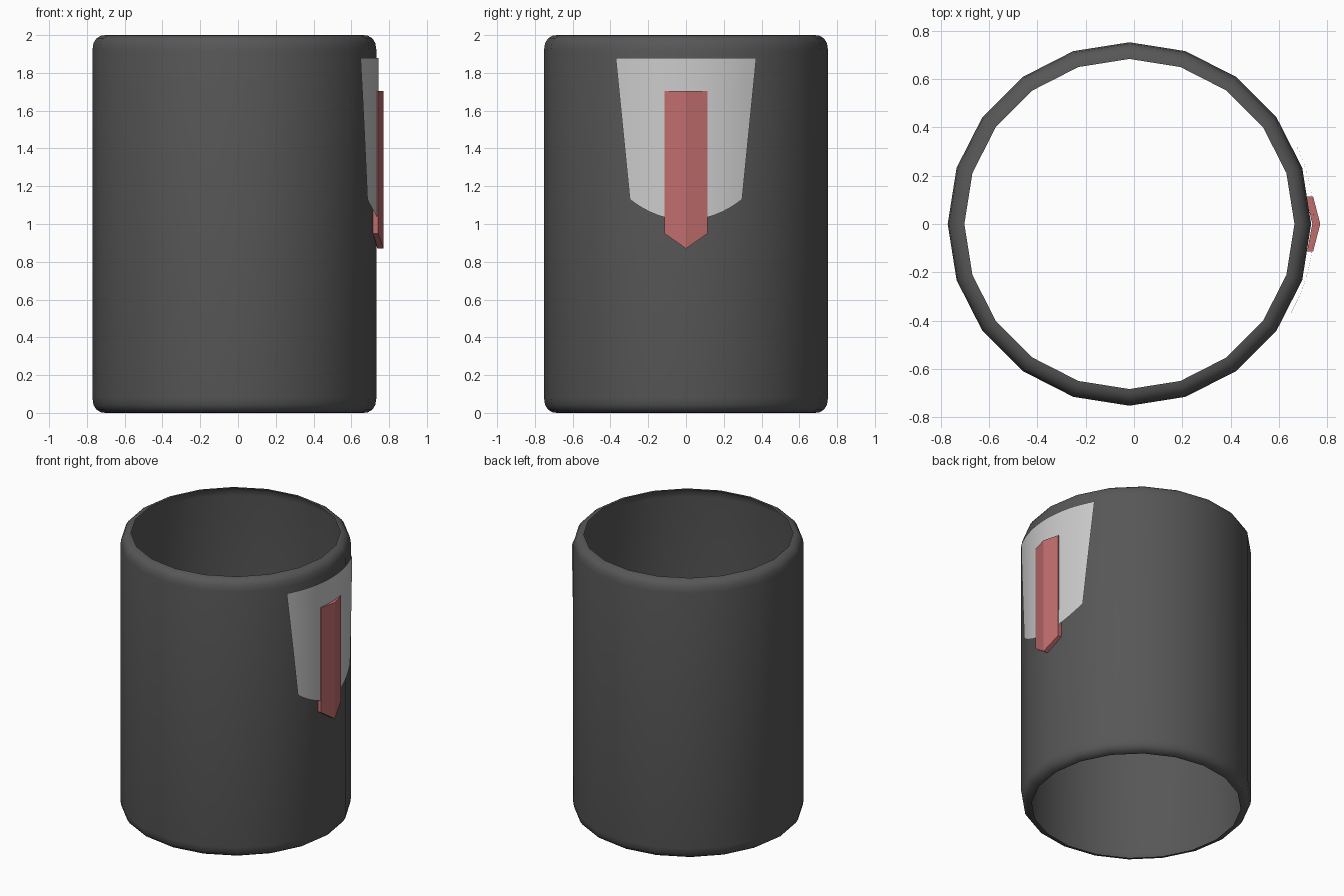
import bpy, bmesh
from math import sin, cos, pi, asin, radians

if "Cube" in bpy.data.objects:
    bpy.data.objects.remove(bpy.data.objects["Cube"])

CX = -0.019   # tube axis


def make(name, verts, faces, color, smooth=None):
    mesh = bpy.data.meshes.new(name)
    mesh.from_pydata(verts, [], faces)
    bm = bmesh.new()
    bm.from_mesh(mesh)
    bmesh.ops.recalc_face_normals(bm, faces=bm.faces)
    bm.to_mesh(mesh)
    bm.free()
    ob = bpy.data.objects.new(name, mesh)
    bpy.context.collection.objects.link(ob)
    mat = bpy.data.materials.new(name + "_material")
    mat.diffuse_color = (*color, 1)
    mat.use_nodes = True
    mat.node_tree.nodes["Principled BSDF"].inputs["Base Color"].default_value = mat.diffuse_color
    mesh.materials.append(mat)
    if smooth:
        bpy.ops.object.select_all(action='DESELECT')
        ob.select_set(True)
        bpy.context.view_layer.objects.active = ob
        bpy.ops.object.shade_smooth_by_angle(angle=radians(smooth))
    return ob


def grid_faces(rows, cols, closed=False):
    n = cols if closed else cols - 1
    return [(r * cols + c, r * cols + (c + 1) % cols,
             (r + 1) * cols + (c + 1) % cols, (r + 1) * cols + c)
            for r in range(rows - 1) for c in range(n)]


# Open tube: single wall, lips rolled inward at both ends
lip = [(0.683, 0), (0.707, 0.003), (0.731, 0.018), (0.746, 0.042), (0.752, 0.08)]
profile = lip + [(r, 2 - z) for r, z in reversed(lip)]
N = 20
verts = [(CX + r * cos(2 * pi * k / N), r * sin(2 * pi * k / N), z)
         for r, z in profile for k in range(N)]
make("tube_body", verts, grid_faces(len(profile), N, True), (0.095, 0.095, 0.095), 40)

# Pale curved panel: tapers downward, bowed lower edge
R, COLS, ROWS = 0.764, 17, 5
verts = []
for i in range(ROWS):
    t = i / (ROWS - 1)
    half = 0.372 + (0.297 - 0.372) * t
    for j in range(COLS):
        u = -1 + 2 * j / (COLS - 1)
        a = u * asin(half / R)
        bottom = 1.02 + 0.11 * u * u
        verts.append((CX + R * cos(a), R * sin(a), 1.88 + (bottom - 1.88) * t))
make("pale_panel", verts, grid_faces(ROWS, COLS), (0.8, 0.8, 0.8), 40)

# Red strip: ridged along the middle, pointed at the bottom
ys = [(-0.114, 0.95), (0, 0.87), (0.114, 0.95)]
back, front = (0.716, 0.738, 0.711), (0.741, 0.771, 0.741)
verts = []
for xs in (back, front):
    verts += [(x, y, 1.705) for x, (y, z) in zip(xs, ys)]
    verts += [(x, y, z) for x, (y, z) in zip(xs, ys)]
faces = [(0, 1, 4, 3), (1, 2, 5, 4), (6, 7, 10, 9), (7, 8, 11, 10),
         (0, 1, 7, 6), (1, 2, 8, 7), (3, 4, 10, 9), (4, 5, 11, 10),
         (0, 3, 9, 6), (2, 5, 11, 8)]
make("red_strip", verts, faces, (0.53, 0.154, 0.154))
